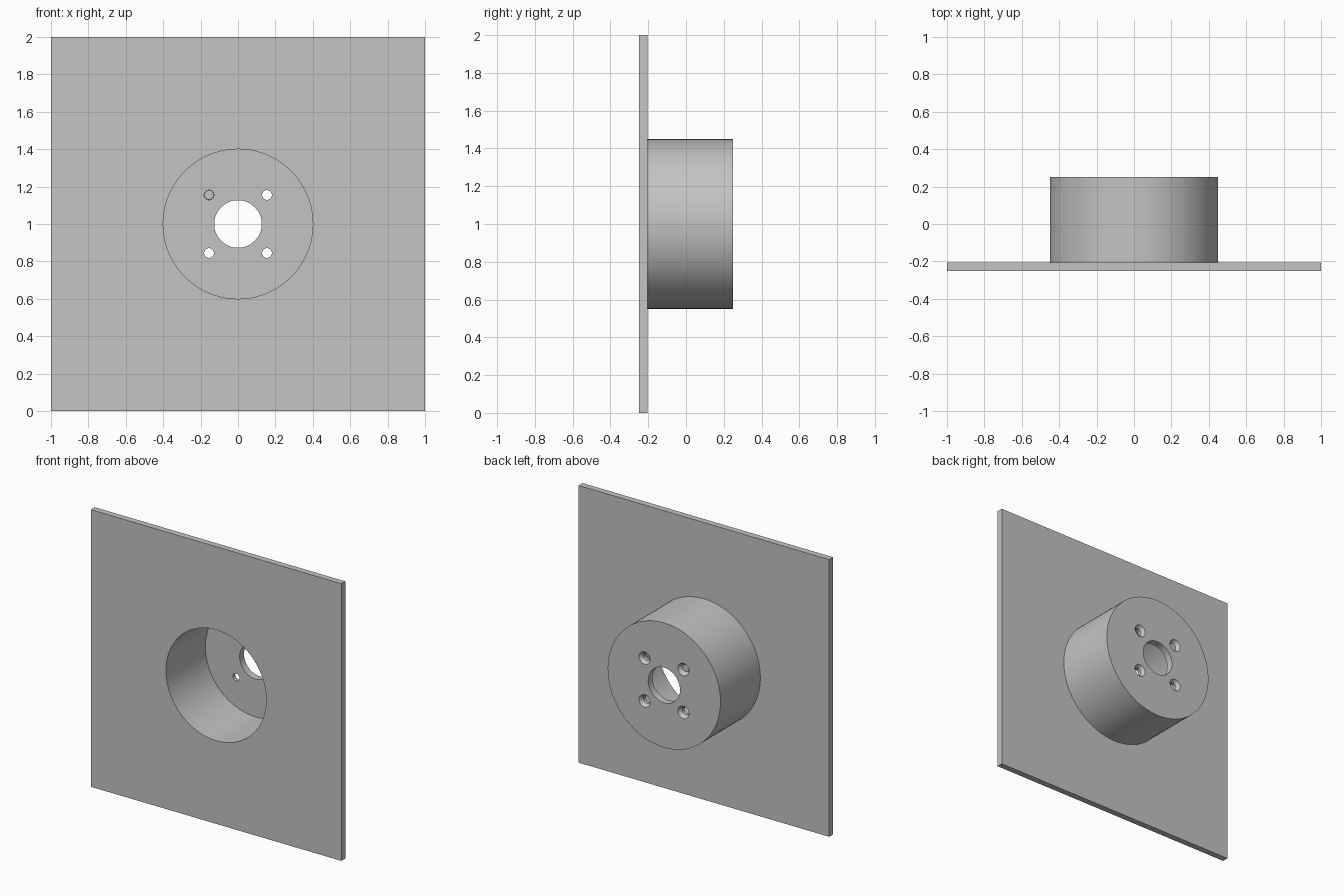
import bpy
import math

cube = bpy.data.objects.get("Cube")
if cube:
    bpy.data.objects.remove(cube, do_unlink=True)

FRONT, PLATE_BACK, FLOOR, BACK = -0.25, -0.205, 0.20, 0.25
MID_Z = 1.0
SCREW = 0.155

grey = bpy.data.materials.new("plain grey")
grey.use_nodes = True
colour = (0.55, 0.55, 0.55, 1)
grey.diffuse_color = colour
grey.node_tree.nodes["Principled BSDF"].inputs["Base Color"].default_value = colour


def cone_y(name, r_front, r_back, y0, y1, x=0, z=MID_Z, sides=96):
    """Round solid along y, with its own radius at each end."""
    bpy.ops.mesh.primitive_cone_add(
        vertices=sides, radius1=r_front, radius2=r_back, depth=y1 - y0,
        location=(x, (y0 + y1) / 2, z), rotation=(-math.pi / 2, 0, 0))
    obj = bpy.context.object
    obj.name = name
    return obj


def combine(target, tool, operation):
    """Apply a boolean and drop the tool."""
    mod = target.modifiers.new(operation.lower(), 'BOOLEAN')
    mod.operation = operation
    mod.solver = 'EXACT'
    mod.object = tool
    bpy.ops.object.select_all(action='DESELECT')
    bpy.context.view_layer.objects.active = target
    target.select_set(True)
    bpy.ops.object.modifier_apply(modifier=mod.name)
    bpy.data.objects.remove(tool, do_unlink=True)


# Square mounting plate
bpy.ops.mesh.primitive_cube_add(size=1, location=(0, (FRONT + PLATE_BACK) / 2, MID_Z))
plate = bpy.context.object
plate.name = "mounting_plate_with_cup"
plate.scale = (2, PLATE_BACK - FRONT, 2)
bpy.ops.object.transform_apply(location=True, rotation=True, scale=True)

# Round cup behind the plate, hollowed from the front
combine(plate, cone_y("cup", 0.45, 0.45, FRONT + 0.02, BACK), 'UNION')
combine(plate, cone_y("bore", 0.4, 0.4, FRONT - 0.1, FLOOR), 'DIFFERENCE')

# Centre hole in the cup floor
combine(plate, cone_y("centre_hole", 0.127, 0.127, FLOOR - 0.1, BACK + 0.1, sides=64),
        'DIFFERENCE')

# Four screw holes, countersunk from the back
for sx in (-1, 1):
    for sz in (-1, 1):
        x, z = sx * SCREW, MID_Z + sz * SCREW
        combine(plate, cone_y("screw_hole", 0.026, 0.026, FLOOR - 0.1, BACK + 0.1, x, z, 24),
                'DIFFERENCE')
        combine(plate, cone_y("countersink", 0.025, 0.065, BACK - 0.025, BACK + 0.025, x, z, 24),
                'DIFFERENCE')

# Finish
plate.data.materials.clear()
plate.data.materials.append(grey)
for poly in plate.data.polygons:
    poly.material_index = 0
bpy.ops.object.select_all(action='DESELECT')
bpy.context.view_layer.objects.active = plate
plate.select_set(True)
bpy.ops.object.shade_smooth_by_angle(angle=math.radians(30))
